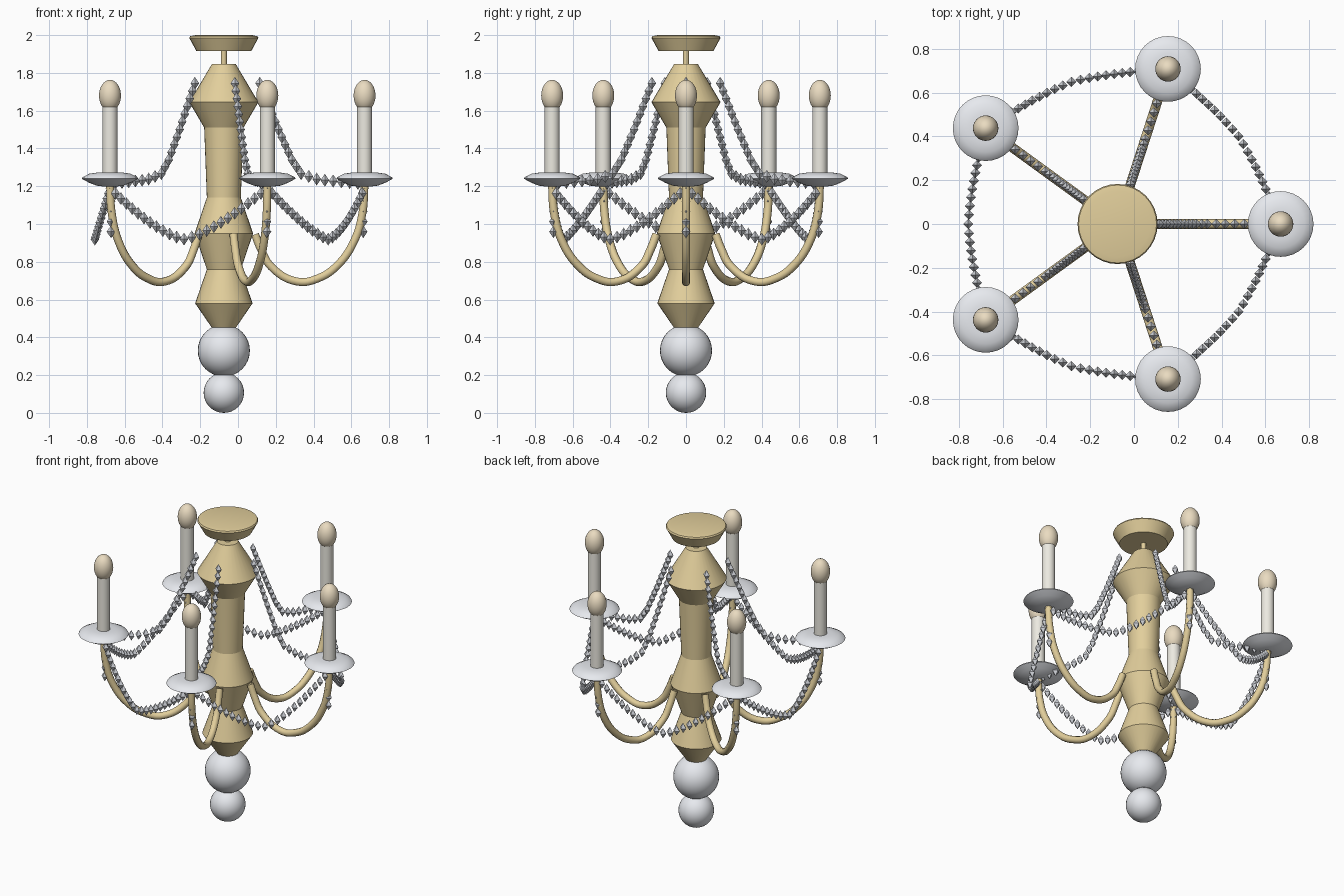
import bpy, bmesh, math
from mathutils import Vector, Matrix

if "Cube" in bpy.data.objects:
    bpy.data.objects.remove(bpy.data.objects["Cube"])

CX = -0.075          # column axis
R = 0.745            # arm reach
ARMS = [math.radians(72 * i) for i in range(5)]


def material(name, rgb):
    m = bpy.data.materials.new(name)
    m.diffuse_color = (*rgb, 1)
    m.use_nodes = True
    m.node_tree.nodes["Principled BSDF"].inputs["Base Color"].default_value = m.diffuse_color
    return m


GOLD = material("brass", (0.76, 0.62, 0.33))
SILVER = material("polished_silver", (0.80, 0.82, 0.86))
WAX = material("candle_wax", (0.84, 0.82, 0.75))
GLOW = material("bulb_glass", (0.82, 0.71, 0.53))
GLASS = material("crystal", (0.62, 0.64, 0.68))


def polar(a, r, z):
    return Vector((CX + r * math.cos(a), r * math.sin(a), z))


def finish(bm, name, mat, smooth=True, angle=30):
    bmesh.ops.recalc_face_normals(bm, faces=bm.faces)
    me = bpy.data.meshes.new(name)
    bm.to_mesh(me)
    bm.free()
    ob = bpy.data.objects.new(name, me)
    bpy.context.collection.objects.link(ob)
    me.materials.append(mat)
    if smooth:
        bpy.ops.object.select_all(action='DESELECT')
        ob.select_set(True)
        bpy.context.view_layer.objects.active = ob
        bpy.ops.object.shade_smooth_by_angle(angle=math.radians(angle))
    return ob


def lathe(name, profile, at, mat, n=32, angle=30):
    """Revolve (radius, z) points round a vertical axis and cap the ends."""
    bm = bmesh.new()
    rings = [[bm.verts.new((at[0] + r * math.cos(2 * math.pi * i / n),
                            at[1] + r * math.sin(2 * math.pi * i / n), z))
              for i in range(n)] for r, z in profile]
    for lo, hi in zip(rings, rings[1:]):
        for i in range(n):
            j = (i + 1) % n
            bm.faces.new((lo[i], lo[j], hi[j], hi[i]))
    bm.faces.new(rings[0])
    bm.faces.new(rings[-1])
    return finish(bm, name, mat, angle=angle)


def ball(name, at, rx, rz, mat):
    bm = bmesh.new()
    bmesh.ops.create_uvsphere(bm, u_segments=32, v_segments=16, radius=1,
                              matrix=Matrix.Translation(at) @ Matrix.Diagonal((rx, rx, rz, 1)))
    return finish(bm, name, mat)


def beads(name, points):
    """A strand of four-sided crystal drops."""
    bm = bmesh.new()
    for p in points:
        ring = [bm.verts.new(p + Vector(d) * 0.023)
                for d in ((1, 0, 0), (0, 1, 0), (-1, 0, 0), (0, -1, 0))]
        for dz in (0.034, -0.034):
            tip = bm.verts.new(p + Vector((0, 0, dz)))
            for i in range(4):
                bm.faces.new((ring[i], ring[(i + 1) % 4], tip))
    return finish(bm, name, GLASS, smooth=False)


def spaced(pts, n):
    """n evenly spaced points along a polyline."""
    lens = [(b - a).length for a, b in zip(pts, pts[1:])]
    out = []
    for k in range(n):
        d = sum(lens) * k / (n - 1)
        i = 0
        while i < len(lens) - 1 and d > lens[i]:
            d -= lens[i]
            i += 1
        out.append(pts[i].lerp(pts[i + 1], d / lens[i]))
    return out


# Central column, ceiling canopy and finial balls
lathe("column", [(0.063, 0.45), (0.152, 0.58), (0.09, 0.76), (0.155, 0.95), (0.09, 1.14),
                 (0.104, 1.51), (0.183, 1.645), (0.063, 1.847)], (CX, 0), GOLD, angle=20)
lathe("stem", [(0.016, 1.82), (0.016, 1.95)], (CX, 0), GOLD, 16)
lathe("ceiling_canopy", [(0.145, 1.915), (0.183, 1.985), (0.178, 1.994), (0.15, 2.0)],
      (CX, 0), GOLD)
ball("upper_finial_ball", (CX, 0, 0.33), 0.138, 0.138, SILVER)
ball("lower_finial_ball", (CX, 0, 0.107), 0.107, 0.107, SILVER)

ARM_PATH = [(0.165, 0.945), (0.195, 0.87), (0.25, 0.775), (0.39, 0.695), (0.50, 0.713),
            (0.60, 0.78), (0.69, 0.91), (0.734, 1.06), (0.745, 1.21)]
DRAPE = [(0.19, 1.745), (0.285, 1.51), (0.36, 1.34), (0.41, 1.265), (0.50, 1.235), (0.71, 1.215)]

for i, a in enumerate(ARMS):
    n = str(i + 1)
    # Curved arm
    cu = bpy.data.curves.new("arm_" + n, 'CURVE')
    cu.dimensions = '3D'
    cu.bevel_depth = 0.022
    cu.bevel_resolution = 3
    cu.use_fill_caps = True
    cu.resolution_u = 6
    sp = cu.splines.new('BEZIER')
    sp.bezier_points.add(len(ARM_PATH) - 1)
    for bp, (r, z) in zip(sp.bezier_points, ARM_PATH):
        bp.co = polar(a, r, z)
        bp.handle_left_type = bp.handle_right_type = 'AUTO'
    cu.materials.append(GOLD)
    bpy.context.collection.objects.link(bpy.data.objects.new("arm_" + n, cu))

    # Drip dish, candle and bulb
    at = polar(a, R, 0)
    lathe("drip_dish_" + n, [(0.03, 1.198), (0.07, 1.203), (0.11, 1.218), (0.15, 1.24),
                             (0.145, 1.248), (0.11, 1.266), (0.07, 1.272), (0.03, 1.272)],
          at, SILVER, angle=50)
    lathe("candle_" + n, [(0.04, 1.25), (0.04, 1.63)], at, WAX, 24)
    ball("bulb_" + n, polar(a, R, 1.68), 0.058, 0.083, GLOW)

    # Strand from the column down to the dish
    beads("draped_strand_" + n, spaced([polar(a, r, z) for r, z in DRAPE], 20))

    # Swag hanging between this arm and the next
    p, q = polar(a, R, 1.19), polar(a + math.radians(72), R, 1.19)
    out = polar(a + math.radians(36), 1, 0) - Vector((CX, 0, 0))
    path = []
    for k in range(25):
        t = k / 24
        sag = 1 - abs(2 * t - 1) ** 1.4
        path.append(p.lerp(q, t) + out * 0.08 * sag - Vector((0, 0, 0.27 * sag)))
    beads("swag_strand_" + n, spaced(path, 25))

    # Short pendant under the dish
    beads("pendant_" + n, [polar(a, 0.738, 1.175 - 0.054 * k) for k in range(5)])
